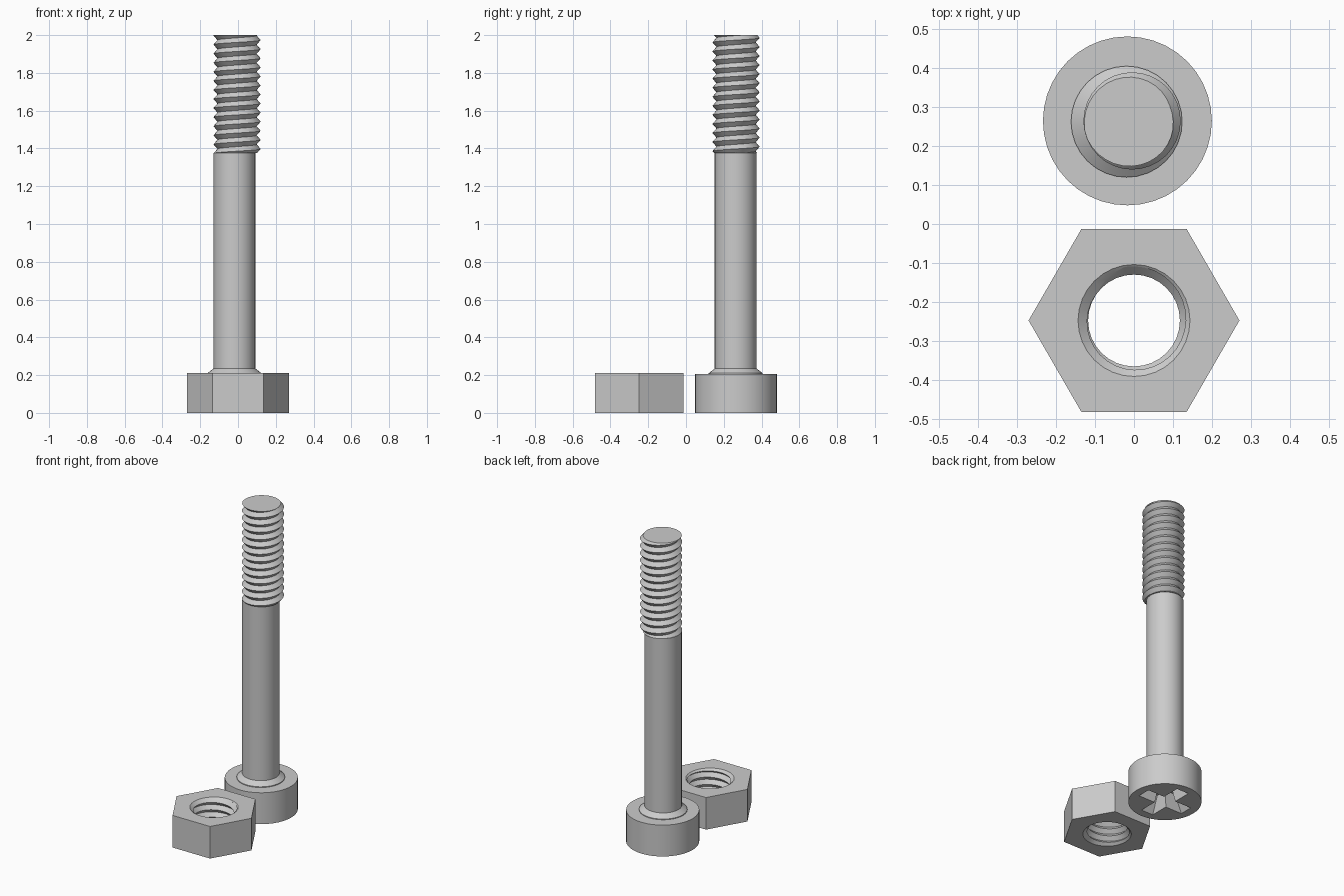
import bpy, bmesh
from math import cos, sin, pi, radians, floor

if "Cube" in bpy.data.objects:
    bpy.data.objects.remove(bpy.data.objects["Cube"])

steel = bpy.data.materials.new("steel grey")
steel.use_nodes = True
GREY = (0.6, 0.6, 0.6, 1)
steel.diffuse_color = GREY
steel.node_tree.nodes["Principled BSDF"].inputs["Base Color"].default_value = GREY

BOLT_X, BOLT_Y, NUT_Y = -0.017, 0.265, -0.248
PITCH = 0.048


def finish(bm, name, x, y, smooth=True):
    bmesh.ops.recalc_face_normals(bm, faces=bm.faces)
    mesh = bpy.data.meshes.new(name)
    bm.to_mesh(mesh)
    bm.free()
    mesh.materials.append(steel)
    ob = bpy.data.objects.new(name, mesh)
    bpy.context.collection.objects.link(ob)
    ob.location = (x, y, 0)
    if smooth:
        smooth_edges(ob)
    return ob


def smooth_edges(ob):
    bpy.ops.object.select_all(action="DESELECT")
    ob.select_set(True)
    bpy.context.view_layer.objects.active = ob
    bpy.ops.object.shade_smooth_by_angle(angle=radians(30))


def turned(name, profile, x, y, sides=32, smooth=True):
    """Closed solid turned from (radius, height) points, bottom to top."""
    bm = bmesh.new()
    rings = [[bm.verts.new((r * cos(2 * pi * i / sides), r * sin(2 * pi * i / sides), z))
              for i in range(sides)] for r, z in profile]
    for low, high in zip(rings, rings[1:]):
        for i in range(sides):
            j = (i + 1) % sides
            bm.faces.new((low[i], low[j], high[j], high[i]))
    bm.faces.new(rings[0][::-1])
    bm.faces.new(rings[-1])
    return finish(bm, name, x, y, smooth)


def threaded(name, root, crest, bottom, top, x, y, sides=32, crest_turn=0.55):
    """Right-handed V thread, cut off flat at both ends."""
    turns = floor((top - bottom) / PITCH) + 3
    base = top - PITCH * (turns - 0.5 + crest_turn)

    def radius(z, turn):
        phase = ((z - base) / PITCH - turn) % 1
        return crest - (crest - root) * abs(2 * phase - 1)

    bm = bmesh.new()
    columns = []
    for i in range(sides + 1):
        turn = i / sides
        column = []
        for k in range(-4, 2 * turns + 5):
            z = min(max(base + PITCH * (k / 2 + turn), bottom), top)
            r = radius(z, turn)
            column.append(bm.verts.new((r * cos(2 * pi * turn), r * sin(2 * pi * turn), z)))
        columns.append(column)
    for a, b in zip(columns, columns[1:]):
        for k in range(len(a) - 1):
            bm.faces.new((a[k], b[k], b[k + 1], a[k + 1]))
    bmesh.ops.remove_doubles(bm, verts=bm.verts, dist=0.00005)
    bmesh.ops.holes_fill(bm, edges=[e for e in bm.edges if e.is_boundary], sides=0)
    bmesh.ops.triangulate(bm, faces=[f for f in bm.faces if len(f.verts) == 4])
    return finish(bm, name, x, y)


def tapered_slot(name, half_x, half_y, depth, taper):
    """Slot cutter, wide at the underside and narrowing upward."""
    bm = bmesh.new()
    bmesh.ops.create_cube(bm, size=2)
    for v in bm.verts:
        s = taper if v.co.z > 0 else 1
        v.co = (v.co.x * half_x * s, v.co.y * half_y * s, depth if v.co.z > 0 else -0.01)
    return finish(bm, name, BOLT_X, BOLT_Y, False)


def cut(ob, cutters):
    bpy.context.view_layer.update()
    for cutter in cutters:
        mod = ob.modifiers.new("cut", "BOOLEAN")
        mod.operation = "DIFFERENCE"
        mod.solver = "EXACT"
        mod.object = cutter
        bpy.context.view_layer.objects.active = ob
        bpy.ops.object.modifier_apply(modifier=mod.name)
        cutter.hide_render = True
        bpy.data.objects.remove(cutter)
    smooth_edges(ob)


# Bolt head with a cross recess in its underside
head = turned("bolt_head", [(0.217, 0), (0.217, 0.205)], BOLT_X, BOLT_Y, 40)
cut(head, [tapered_slot("slot_across", 0.17, 0.045, 0.1, 0.6),
           tapered_slot("slot_along", 0.045, 0.17, 0.1, 0.6)])

# Shank with its flared collar
turned("bolt_shank", [(0.143, 0.204), (0.143, 0.21), (0.111, 0.235), (0.111, 1.376)],
       BOLT_X - 0.002, BOLT_Y - 0.002)

# Threaded end
threaded("bolt_thread", 0.104, 0.125, 1.375, 2.0, -0.005, BOLT_Y)

# Hexagonal nut with a threaded, countersunk hole
nut = turned("hex_nut", [(0.271, 0), (0.271, 0.21)], 0, NUT_Y, 6, False)
cut(nut, [threaded("hole_thread", 0.118, 0.14, -0.01, 0.22, 0, NUT_Y),
          turned("top_countersink", [(0.11, 0.182), (0.156, 0.22)], 0, NUT_Y),
          turned("bottom_countersink", [(0.156, -0.01), (0.11, 0.028)], 0, NUT_Y)])
